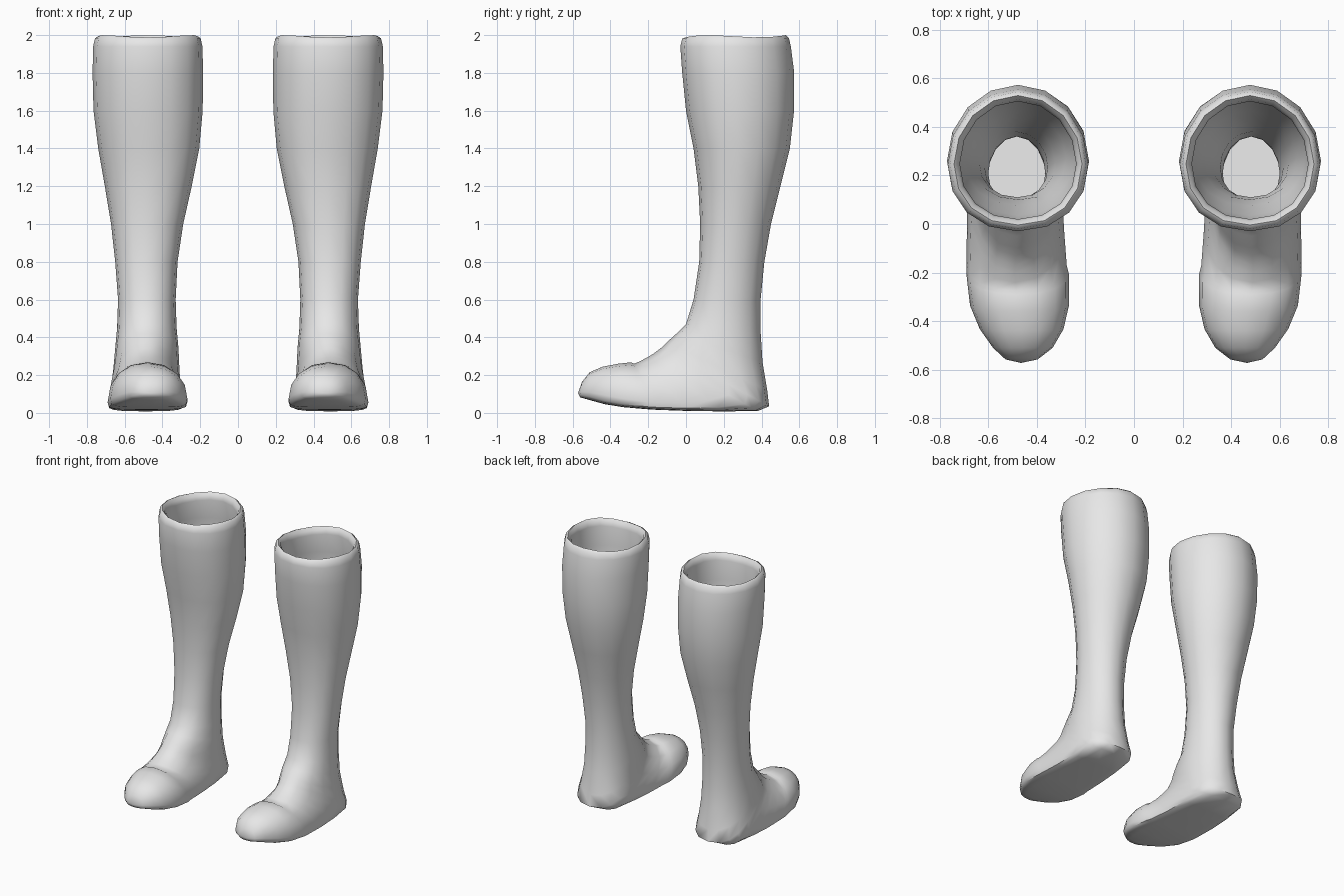
import bpy, bmesh, math

if "Cube" in bpy.data.objects:
    bpy.data.objects.remove(bpy.data.objects["Cube"])

SIDES = 16

leather = bpy.data.materials.new("plain_grey")
leather.diffuse_color = (0.8, 0.8, 0.8, 1)
leather.use_nodes = True
leather.node_tree.nodes["Principled BSDF"].inputs["Base Color"].default_value = leather.diffuse_color

# Shaft sections: height, front y, back y, inner x, outer x
SHAFT = [
    (1.94, -0.03, 0.555, 0.188, 0.767),
    (1.80, -0.02, 0.573, 0.185, 0.770),
    (1.60, 0.00, 0.572, 0.187, 0.765),
    (1.40, 0.04, 0.55, 0.205, 0.74),
    (1.20, 0.065, 0.50, 0.245, 0.705),
    (1.00, 0.075, 0.45, 0.29, 0.672),
    (0.80, 0.07, 0.415, 0.32, 0.65),
    (0.60, 0.04, 0.395, 0.33, 0.635),
]

# Foot sections, fanning from the ankle to the toe:
# top y, top z, sole y, sole z, inner x, outer x, widest point, sole squareness
FOOT = [
    (0.00, 0.47, 0.395, 0.43, 0.325, 0.64, 0.50, 1.0),
    (-0.05, 0.42, 0.405, 0.27, 0.315, 0.65, 0.52, 1.0),
    (-0.10, 0.375, 0.43, 0.12, 0.31, 0.66, 0.56, 0.9),
    (-0.13, 0.345, 0.44, 0.035, 0.305, 0.67, 0.62, 0.8),
    (-0.17, 0.315, 0.38, 0.01, 0.30, 0.68, 0.72, 0.6),
    (-0.20, 0.297, 0.20, 0.008, 0.295, 0.685, 0.80, 0.5),
    (-0.24, 0.275, 0.02, 0.010, 0.288, 0.688, 0.84, 0.45),
    (-0.275, 0.260, -0.15, 0.016, 0.277, 0.69, 0.84, 0.45),
    (-0.29, 0.268, -0.19, 0.018, 0.268, 0.69, 0.84, 0.45),
    (-0.36, 0.260, -0.33, 0.030, 0.268, 0.675, 0.80, 0.45),
    (-0.44, 0.245, -0.43, 0.046, 0.29, 0.635, 0.76, 0.5),
    (-0.51, 0.215, -0.51, 0.068, 0.335, 0.58, 0.72, 0.6),
    (-0.55, 0.165, -0.56, 0.082, 0.395, 0.53, 0.65, 0.8),
]


def section(y0, z0, y1, z1, xa, xb, widest=0.47, square=1.0, wave=0.0):
    """Oval from the front/top point (y0, z0) to the back/sole point (y1, z1)."""
    cx, w = (xa + xb) / 2, (xb - xa) / 2
    points = []
    for i in range(SIDES):
        t = 2 * math.pi * i / SIDES
        c, s = math.cos(t), math.sin(t)
        power = 0.92 if c > 0 else square
        side = math.copysign(abs(s) ** power, s) if abs(s) > 1e-6 else 0
        if c > 0:
            u = widest * (1 - c ** 0.95)
        else:
            u = widest + (1 - widest) * abs(c) ** square
        z = z0 + (z1 - z0) * u - wave * (1 + math.cos(3 * t))
        points.append((cx + w * side, y0 + (y1 - y0) * u, z))
    return points


def shaft_section(row, inset=0.0, z=None, wave=0.0):
    h, front, back, xa, xb = row
    h = h if z is None else z
    return section(front + inset, h, back - inset, h, xa + inset, xb - inset, wave=wave)


def boot_sections():
    # Lining from its floor up to the mouth
    rings = [section(-0.02, 0.10, 0.37, 0.07, 0.36, 0.61),
             section(0.02, 0.44, 0.36, 0.42, 0.36, 0.605)]
    rings += [shaft_section(r, 0.035) for r in reversed(SHAFT[1:])]
    # Rounded, slightly wavy rim
    top = SHAFT[0]
    rings += [shaft_section(top, 0.05, 1.95, 0.006),
              shaft_section(top, 0.042, 1.985, 0.01),
              shaft_section(top, 0.026, 2.0, 0.006),
              shaft_section(top, 0.010, 1.985, 0.002)]
    # Outside of the shaft, then the foot
    rings += [shaft_section(r) for r in SHAFT]
    rings += [section(*r) for r in FOOT]
    return rings


def make_boot(name, side):
    bm = bmesh.new()
    rings = [[bm.verts.new((x * side, y, z)) for x, y, z in ring]
             for ring in boot_sections()]
    for a, b in zip(rings, rings[1:]):
        for i in range(SIDES):
            j = (i + 1) % SIDES
            bm.faces.new((a[i], a[j], b[j], b[i]))
    bm.faces.new(rings[0])
    # Blunt toe tip
    tip = bm.verts.new((0.465 * side, -0.572, 0.105))
    for i in range(SIDES):
        bm.faces.new((rings[-1][i], rings[-1][(i + 1) % SIDES], tip))
    bmesh.ops.recalc_face_normals(bm, faces=bm.faces[:])
    mesh = bpy.data.meshes.new(name)
    bm.to_mesh(mesh)
    bm.free()
    mesh.materials.append(leather)
    obj = bpy.data.objects.new(name, mesh)
    bpy.context.collection.objects.link(obj)
    bpy.ops.object.select_all(action='DESELECT')
    obj.select_set(True)
    bpy.context.view_layer.objects.active = obj
    bpy.ops.object.shade_smooth_by_angle(angle=math.radians(50))


make_boot("left_boot", 1)
make_boot("right_boot", -1)
